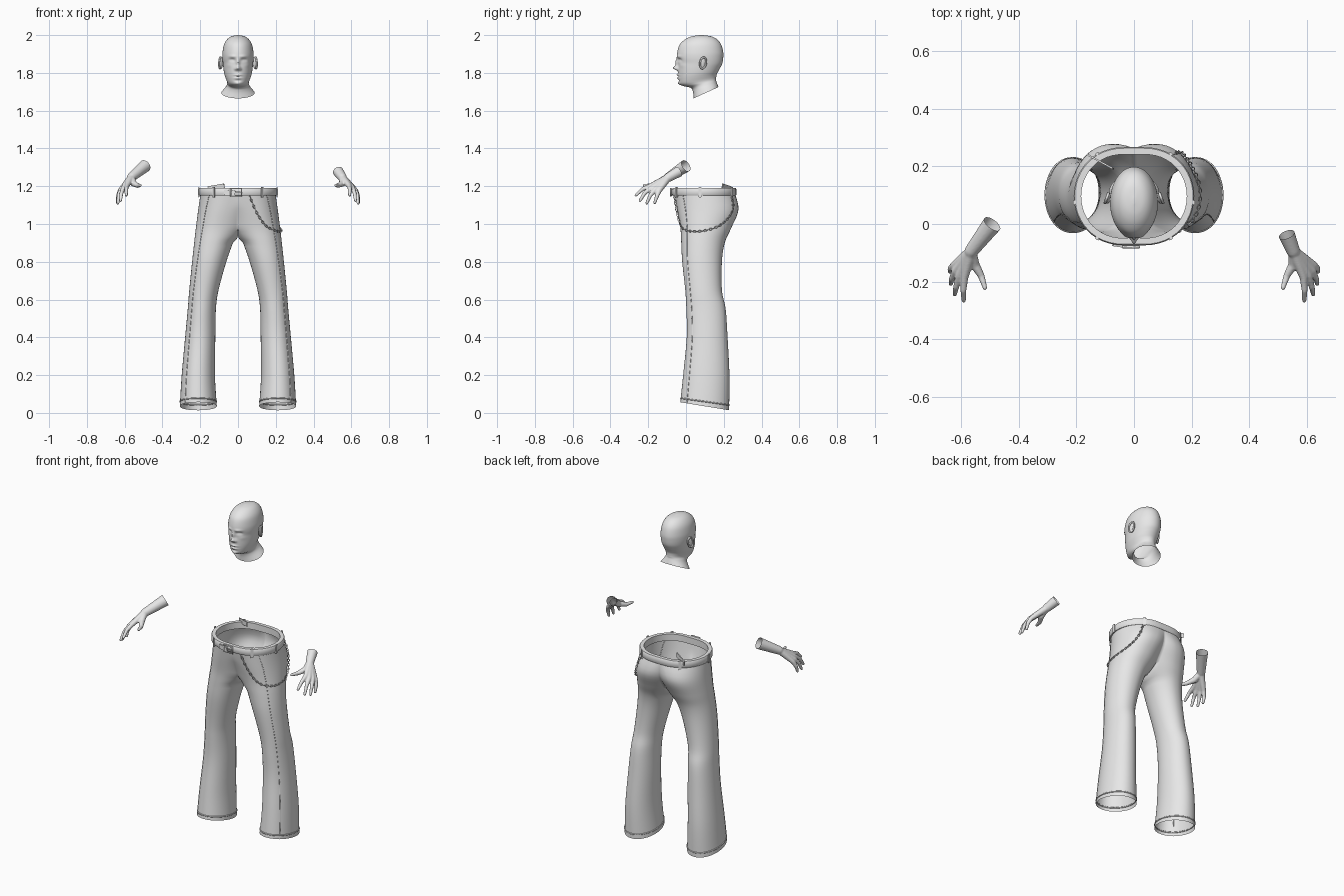
import bpy, bmesh, math
from math import sin, cos, pi, exp
from mathutils import Vector, Matrix

if "Cube" in bpy.data.objects:
    bpy.data.objects.remove(bpy.data.objects["Cube"])

grey = bpy.data.materials.new("light_grey")
grey.use_nodes = True
grey.diffuse_color = (0.8, 0.8, 0.8, 1)
grey.node_tree.nodes["Principled BSDF"].inputs["Base Color"].default_value = (0.8, 0.8, 0.8, 1)


def add(name, bm, mirror=False, angle=0.8):
    bmesh.ops.recalc_face_normals(bm, faces=bm.faces)
    mesh = bpy.data.meshes.new(name)
    bm.to_mesh(mesh)
    bm.free()
    mesh.materials.append(grey)
    mesh.shade_smooth()
    mesh.set_sharp_from_angle(angle=angle)
    ob = bpy.data.objects.new(name, mesh)
    bpy.context.collection.objects.link(ob)
    if mirror:
        ob.modifiers.new("mirror", "MIRROR").merge_threshold = 0.0005
    return ob


def loft(bm, rings, loop=False):
    """Skin closed rings; None marks a missing point."""
    vs = [[bm.verts.new(p) if p is not None else None for p in r] for r in rings]
    n = len(vs[0])
    for k in range(len(vs) if loop else len(vs) - 1):
        a, b = vs[k], vs[(k + 1) % len(vs)]
        for i in range(n):
            quad = (a[i], a[(i + 1) % n], b[(i + 1) % n], b[i])
            if all(v is not None for v in quad):
                bm.faces.new(quad)
    return vs


def smooth_rows(rows, n):
    """Catmull-Rom interpolation between rows of a station table."""
    out = []
    for k in range(len(rows) - 1):
        quad = list(zip(rows[max(k - 1, 0)], rows[k], rows[k + 1], rows[min(k + 2, len(rows) - 1)]))
        for i in range(n):
            t = i / n
            out.append([b + t / 2 * (c - a + t * (2*a - 5*b + 4*c - d + t * (3*(b - c) + d - a)))
                        for a, b, c, d in quad])
    return out + [list(rows[-1])]


def tube(name, pts, radius, closed=False, mirror=False):
    cu = bpy.data.curves.new(name, "CURVE")
    cu.dimensions = "3D"
    cu.bevel_depth = radius
    cu.bevel_resolution = 1
    sp = cu.splines.new("POLY")
    sp.points.add(len(pts) - 1)
    for q, p in zip(sp.points, pts):
        q.co = (*p, 1)
    sp.use_cyclic_u = closed
    cu.materials.append(grey)
    ob = bpy.data.objects.new(name, cu)
    bpy.context.collection.objects.link(ob)
    if mirror:
        ob.modifiers.new("mirror", "MIRROR")


def clamp(v):
    return max(0.0, min(1.0, v))


# Trousers: height, front crease x, inner x, outer x, front y, back y
CROTCH, LEG = 0.98, 0.90
stations = [
    (1.185, .025, 0, .195, -.065, .25), (1.08, .07, 0, .21, -.047, .278),
    (CROTCH, .10, 0, .223, -.03, .24), (LEG, .125, .027, .232, -.025, .205),
    (.8, .15, .062, .243, -.02, .19), (.65, .18, .103, .258, -.004, .19),
    (.55, .192, .117, .266, .002, .21), (.4, .2, .12, .28, .004, .22),
    (.2, .21, .122, .298, -.015, .23), (.035, .21, .112, .308, -.03, .228)]
rows = smooth_rows(stations, 5)
M = 24


def outer(row, t):
    z, s, xi, xo, yf, yb = row
    y = (yf + yb) / 2 - (yb - yf) / 2 * cos(t)
    z -= 0.2 * (y - 0.1) * clamp(1 - z / 0.2)
    return Vector((s + (xo - s) * max(sin(t), 0) ** 0.9, y, z))


def inner(row, j):
    z, s, xi, xo, yf, yb = row
    u = pi * j / M
    y = (yf + yb) / 2 + (yb - yf) / 2 * cos(u)
    leg = Vector((s - (s - xi) * sin(u), y, z - 0.2 * (y - 0.1) * clamp(1 - z / 0.2)))
    blend = clamp((CROTCH - z) / (CROTCH - LEG))
    if blend == 1:
        return leg
    third = M // 3
    back = yb - 0.045 * clamp((1.16 - z) / 0.18)
    front = yf + 0.025 * clamp((1.1 - z) / 0.12)
    if j <= third:
        f = j / third
        hip = Vector((s * (1 - f), yb + (back - yb) * f * f, z))
    elif j >= 2 * third:
        f = (M - j) / third
        hip = Vector((s * (1 - f), yf + (front - yf) * f * f, z))
    elif z > CROTCH + 0.001:
        return None
    else:
        f = (j - third) / third
        hip = Vector((0, back + (front - back) * f, z - 0.035 * sin(pi * f)))
    return hip.lerp(leg, blend)


def row_at(z):
    for a, b in zip(rows, rows[1:]):
        if a[0] >= z >= b[0]:
            f = (a[0] - z) / (a[0] - b[0])
            return [p + (q - p) * f for p, q in zip(a, b)]


def leg_ring(row):
    return [outer(row, pi * i / M) for i in range(M + 1)] + [inner(row, j) for j in range(1, M)]


bm = bmesh.new()
loft(bm, [leg_ring(r) for r in rows])
add("trousers", bm, mirror=True, angle=1.5)

# Hem rolls and outer seams
tube("hem", leg_ring(row_at(0.06)), 0.004, closed=True, mirror=True)
tube("leg_seam", [outer(r, 0.75) for r in rows], 0.002, mirror=True)

# Belt, following the waist outline
half = [outer(row_at(1.17), pi * i / M) for i in range(M + 1)]
waist = half + [Vector((-p.x, p.y, p.z)) for p in reversed(half)]
mid = Vector((0, 0.093, 1.17))
bm = bmesh.new()
belt = []
for p in waist:
    d = (p - mid).normalized()
    belt.append([p + d * o + Vector((0, 0, h)) for o, h in
                 ((-.014, .02), (.008, .02), (.012, .014), (.012, -.014), (.008, -.02), (-.014, -.02))])
loft(bm, belt, loop=True)
add("belt", bm)


def box(name, loc, size, turn=0.0, tilt=0.0):
    bm = bmesh.new()
    bmesh.ops.create_cube(bm, size=1, matrix=Matrix.Translation(loc) @ Matrix.Rotation(turn, 4, "Z")
                          @ Matrix.Rotation(tilt, 4, "Y") @ Matrix.Diagonal((*size, 1)))
    bmesh.ops.bevel(bm, geom=bm.edges[:], offset=min(size) * 0.25, segments=2, affect="EDGES")
    add(name, bm)


# Belt loops, buckle, strap end and loose flap
for i in (4, 11, 20):
    for side in (1, -1):
        p = half[i]
        q = p + (p - mid).normalized() * 0.012
        box("belt_loop", (side * q.x, q.y, 1.168), (.008, .016, .054),
            side * math.atan2(q.y - mid.y, q.x))
frame = [(sx * 0.028 - 0.01, -0.08, 1.168 + sz * 0.02) for sx, sz in ((-1, -1), (1, -1), (1, 1), (-1, 1))]
tube("buckle_frame", frame, 0.005, closed=True)
box("buckle_pin", (-.01, -.081, 1.168), (.05, .006, .006))
box("strap_end", (-.045, -.077, 1.165), (.06, .008, .03), -0.15, 0.1)
box("waist_flap", (-.115, .215, 1.192), (.1, .006, .03), -0.5, -0.15)

# Hanging chain on the left hip, laid over the cloth
path = smooth_rows([(.1, 1.15), (.12, 1.06), (.35, .99), (.8, .965), (1.4, .962),
                    (2, .985), (2.35, 1.03), (2.5, 1.09), (2.55, 1.15)], 12)
pts = []
for t, z in path:
    p = outer(row_at(z), t)
    p += (p - Vector((0.05, 0.1, z))).normalized() * 0.006
    if not pts or (p - pts[-1]).length > 0.0115:
        pts.append(p)
bm = bmesh.new()
for k in range(len(pts) - 1):
    a, b = pts[k], pts[k + 1]
    place = Matrix.Translation((a + b) / 2) @ (b - a).to_track_quat("X", "Z").to_matrix().to_4x4() \
        @ Matrix.Rotation(pi / 2 * (k % 2), 4, "X")
    link = []
    for i in range(10):
        c, s = cos(i * pi / 5), sin(i * pi / 5)
        link.append([place @ Vector((c * (.0085 + .0018 * cos(w)), s * (.005 + .0018 * cos(w)), .0018 * sin(w)))
                     for w in (0, pi / 2, pi, 3 * pi / 2)])
    loft(bm, link, loop=True)
add("chain", bm, angle=1.6)

# Head: front height, back height, front y, back y, half width
skull = smooth_rows([
    (2, 2, .07, .09, .004), (1.993, 1.993, .03, .135, .036), (1.977, 1.977, -.005, .165, .058),
    (1.95, 1.95, -.033, .186, .074), (1.91, 1.91, -.046, .197, .082), (1.88, 1.88, -.047, .197, .083),
    (1.85, 1.85, -.042, .192, .08), (1.82, 1.825, -.043, .18, .077), (1.79, 1.805, -.042, .169, .073),
    (1.765, 1.79, -.04, .162, .067), (1.742, 1.775, -.034, .16, .06), (1.73, 1.765, -.012, .16, .057),
    (1.72, 1.757, .026, .16, .058), (1.7, 1.745, .037, .164, .066), (1.665, 1.725, .04, .172, .088)], 6)
# Face relief: x, height, x spread, z spread, push back
relief = [(0, 1.853, .008, .02, -.014), (0, 1.826, .011, .01, -.026), (.013, 1.82, .006, .006, -.009),
          (.03, 1.887, .02, .007, -.006), (.031, 1.868, .014, .008, .013), (.031, 1.866, .008, .005, -.006),
          (.05, 1.84, .016, .012, -.004), (0, 1.789, .02, .005, -.008), (0, 1.78, .021, .002, .005),
          (0, 1.772, .017, .005, -.007), (0, 1.759, .016, .004, .004), (0, 1.743, .017, .009, -.007)]
bm = bmesh.new()
rings = []
for zf, zb, yf, yb, w in skull:
    ring = []
    for i in range(96):
        t = 2 * pi * i / 96
        x, c = w * sin(t), cos(t)
        y = (yf + yb) / 2 - (yb - yf) / 2 * c
        z = zf + (zb - zf) * (1 - c) / 2
        if c > 0:
            for fx, fz, sx, sz, push in relief:
                y += c * push * exp(-((abs(x) - fx) / sx) ** 2 - ((z - fz) / sz) ** 2)
        ring.append(Vector((x, y, z)))
    rings.append(ring)
vs = loft(bm, rings)
bm.faces.new(vs[0])
add("head", bm, angle=1.5)

# Ears: a flat shell with a raised rim
bm = bmesh.new()
seat = Matrix.Translation((.088, .088, 1.853)) @ Matrix.Rotation(0.35, 4, "Z") @ Matrix.Rotation(-0.2, 4, "X")
bmesh.ops.create_uvsphere(bm, u_segments=20, v_segments=12, radius=1,
                          matrix=seat @ Matrix.Diagonal((.008, .018, .032, 1)))
rim = []
for i in range(24):
    a = 2 * pi * i / 24
    rim.append([seat @ Vector((.007 + .005 * sin(b), cos(a) * (.017 + .005 * cos(b)),
                               sin(a) * (.03 + .005 * cos(b)))) for b in (k * pi / 4 for k in range(8))])
loft(bm, rim, loop=True)
add("ear", bm, mirror=True, angle=1.5)


# Hands: tapered rods with ball joints fused into one skin, cut open at the forearm
def limb(bm, flip, *knots):
    knots = [(Vector(p) * flip, r) for p, r in knots]
    for p, r in knots:
        bmesh.ops.create_icosphere(bm, subdivisions=2, radius=r, matrix=Matrix.Translation(p))
    for (p, r), (q, s) in zip(knots, knots[1:]):
        place = Matrix.Translation((p + q) / 2) @ (q - p).to_track_quat("Z", "Y").to_matrix().to_4x4()
        bmesh.ops.create_cone(bm, cap_ends=True, segments=16, radius1=r, radius2=s,
                              depth=(q - p).length, matrix=place)


fingers = [((.588, -.185, 1.203), (.592, -.23, 1.185), (.591, -.265, 1.152)),
           ((.606, -.178, 1.193), (.617, -.218, 1.165), (.622, -.244, 1.123)),
           ((.619, -.162, 1.183), (.632, -.19, 1.15), (.636, -.208, 1.11)),
           ((.624, -.143, 1.175), (.637, -.155, 1.145), (.638, -.166, 1.112))]


def hand(name, side, wrist, end, width):
    wrist, end, flip = Vector(wrist), Vector(end), Vector((side, 1, 1))
    axis = (end - wrist).normalized()
    bm = bmesh.new()
    limb(bm, flip, (wrist, .024), (end, width), (end + axis * 0.02, width))
    for knuckle, bend, tip in fingers:
        root = wrist.lerp(Vector(knuckle), 0.15)
        limb(bm, flip, (root, .019), (knuckle, .0135), (bend, .0105), (tip, .008))
    limb(bm, flip, (wrist, .018), ((.553, -.14, 1.215), .017),
         ((.53, -.18, 1.203), .012), ((.517, -.222, 1.205), .008))
    ob = add(name, bm)
    fuse = ob.modifiers.new("fuse", "REMESH")
    fuse.mode, fuse.voxel_size = "VOXEL", 0.004
    soft = ob.modifiers.new("soft", "SMOOTH")
    soft.factor, soft.iterations = 0.5, 4
    skin = ob.evaluated_get(bpy.context.evaluated_depsgraph_get())
    bm = bmesh.new()
    bm.from_mesh(skin.to_mesh())
    bmesh.ops.bisect_plane(bm, geom=bm.verts[:] + bm.edges[:] + bm.faces[:], plane_co=end * flip,
                           plane_no=axis * flip, clear_outer=True)
    ob.modifiers.clear()
    bm.to_mesh(ob.data)
    bm.free()
    ob.data.shade_smooth()


hand("right_hand", -1, (.565, -.095, 1.247), (.492, 0, 1.308), .034)
hand("left_hand", 1, (.553, -.095, 1.245), (.53, -.037, 1.278), .029)
